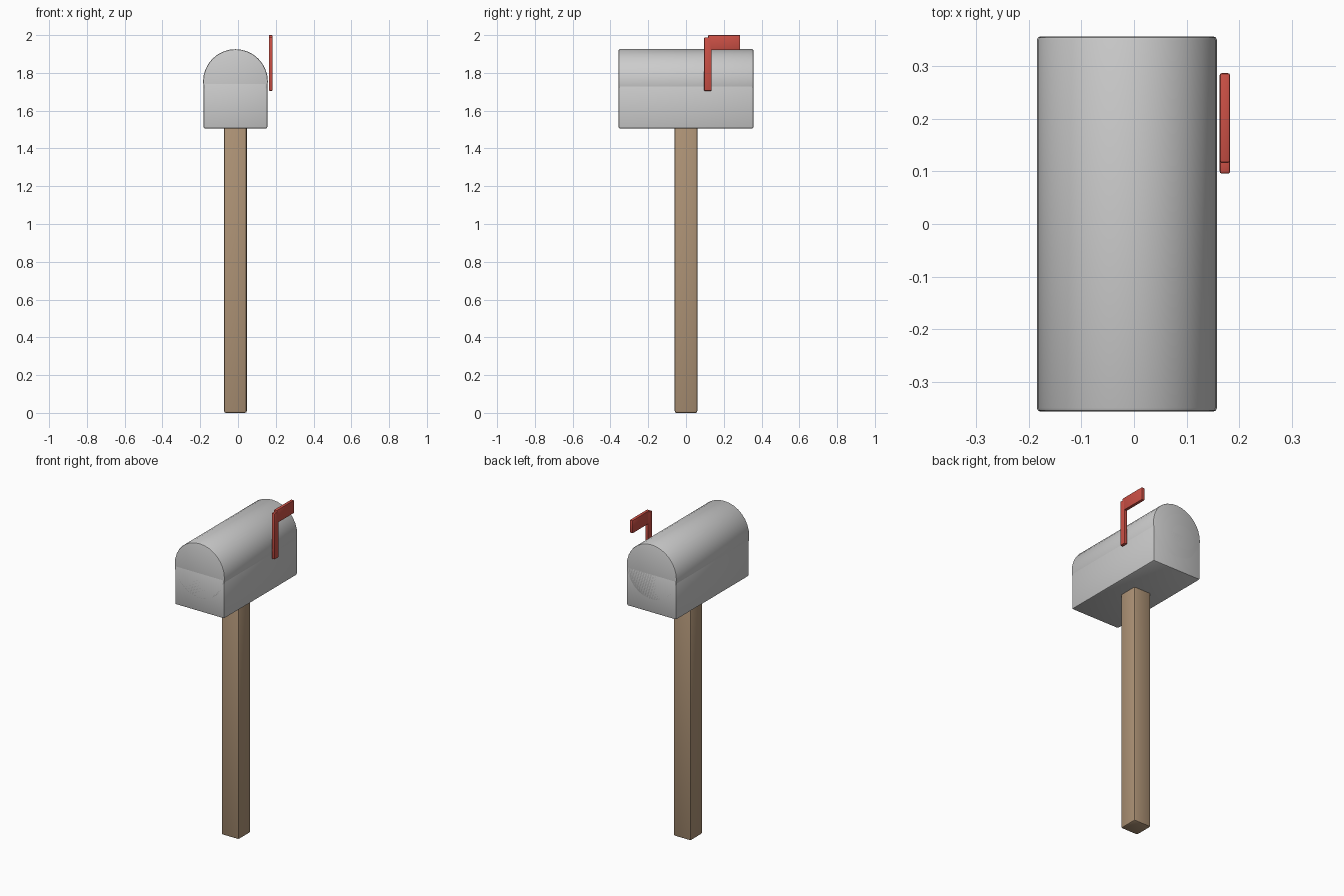
import bpy, math

if "Cube" in bpy.data.objects:
    bpy.data.objects.remove(bpy.data.objects["Cube"])


def paint(obj, name, color):
    mat = bpy.data.materials.get(name) or bpy.data.materials.new(name)
    mat.diffuse_color = color
    mat.use_nodes = True
    mat.node_tree.nodes["Principled BSDF"].inputs["Base Color"].default_value = mat.diffuse_color
    obj.data.materials.append(mat)


def finish(obj, name, bevel, segments=2):
    """Name the part, round its edges and smooth it."""
    obj.name = name
    bpy.ops.object.transform_apply(location=False, rotation=True, scale=True)
    mod = obj.modifiers.new("Bevel", 'BEVEL')
    mod.width = bevel
    mod.segments = segments
    mod.limit_method = 'ANGLE'
    mod.angle_limit = math.radians(40)
    bpy.ops.object.modifier_apply(modifier=mod.name)
    bpy.ops.object.shade_smooth_by_angle(angle=math.radians(30))
    return obj


def box(name, x, y, z, bevel):
    """Bevelled box from (min, max) ranges."""
    ranges = (x, y, z)
    bpy.ops.mesh.primitive_cube_add(size=1, location=[(a + b) / 2 for a, b in ranges])
    obj = bpy.context.object
    obj.scale = [b - a for a, b in ranges]
    return finish(obj, name, bevel)


WOOD = (0.42, 0.29, 0.18, 1)
RED = (0.6, 0.08, 0.06, 1)
CX = -0.0135   # centre line of the box and post

# wooden post
post = box("post", (CX - 0.06, CX + 0.06), (-0.06, 0.06), (0, 1.515), 0.01)
paint(post, "wood", WOOD)

# mailbox lower body
box("mailbox_body", (CX - 0.169, CX + 0.169), (-0.357, 0.357), (1.505, 1.75), 0.009)

# rounded mailbox roof, a barrel sunk into the body
bpy.ops.mesh.primitive_cylinder_add(vertices=32, radius=0.1715, depth=0.714,
                                    location=(CX, 0, 1.754),
                                    rotation=(math.pi / 2, 0, 0))
finish(bpy.context.object, "mailbox_roof", 0.007)

# signal flag: upright arm and banner
arm = box("flag_arm", (0.163, 0.183), (0.096, 0.135), (1.705, 1.988), 0.004)
banner = box("flag_banner", (0.163, 0.183), (0.117, 0.287), (1.92, 2.0), 0.004)
for part in (arm, banner):
    paint(part, "red", RED)
